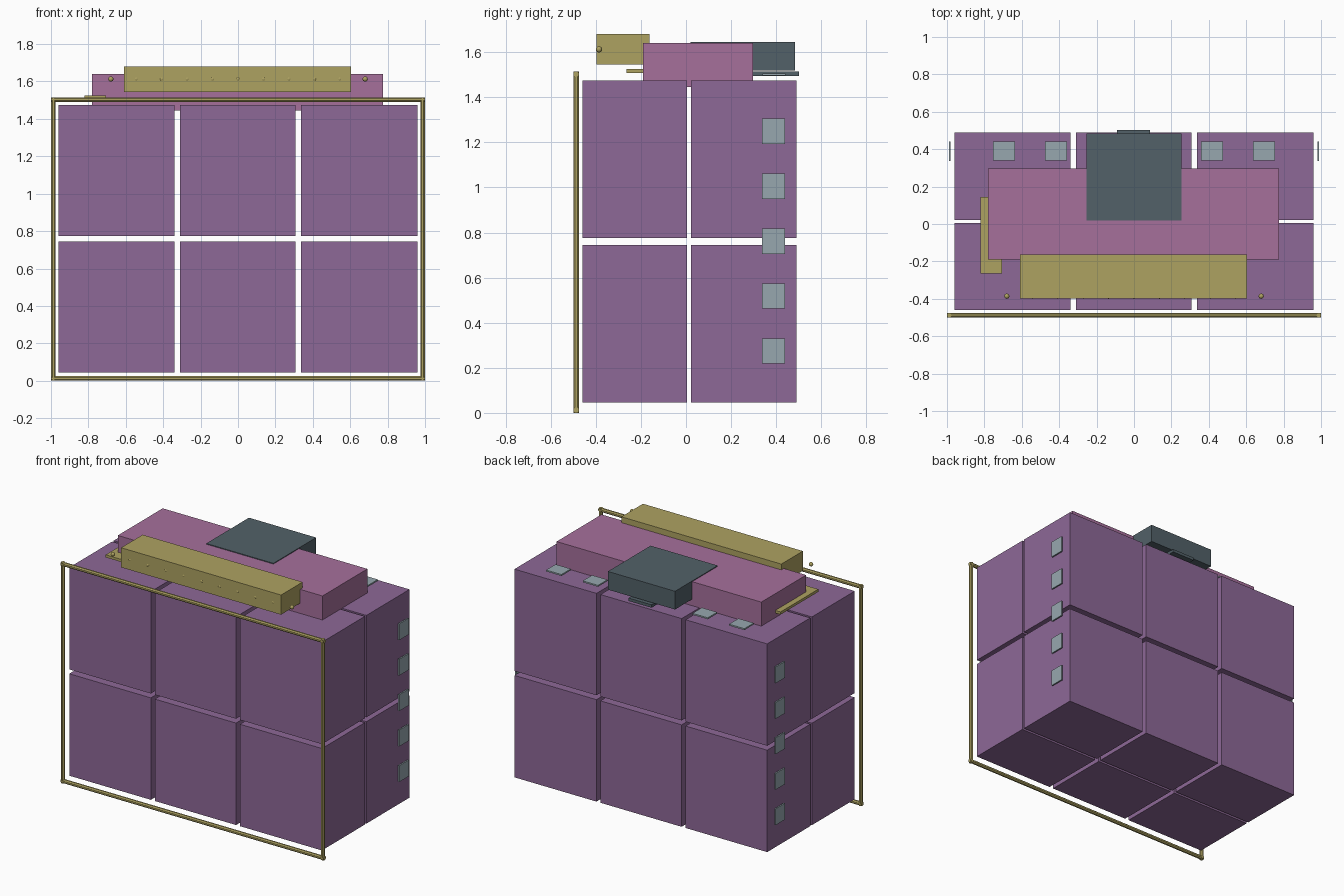
import bpy
from math import pi

if "Cube" in bpy.data.objects:
    bpy.data.objects.remove(bpy.data.objects["Cube"])


def mat(name, r, g, b):
    m = bpy.data.materials.new(name)
    m.diffuse_color = (r, g, b, 1)
    m.use_nodes = True
    m.node_tree.nodes["Principled BSDF"].inputs["Base Color"].default_value = m.diffuse_color
    return m


PURPLE = mat("purple", 0.27, 0.14, 0.31)
MAUVE = mat("mauve", 0.38, 0.16, 0.33)
OCHRE = mat("ochre", 0.42, 0.36, 0.12)
SLATE = mat("slate", 0.085, 0.12, 0.14)
PALE = mat("pale_grey", 0.31, 0.39, 0.43)


def finish(name, material):
    o = bpy.context.object
    o.name = name
    o.data.materials.append(material)
    return o


def box(name, x, y, z, material):
    """Box from (min, max) ranges on each axis."""
    r = (x, y, z)
    bpy.ops.mesh.primitive_cube_add(size=1, location=[(a + b) / 2 for a, b in r])
    o = finish(name, material)
    o.scale = [b - a for a, b in r]
    return o


def bar(name, length, loc, rot):
    bpy.ops.mesh.primitive_cylinder_add(vertices=8, radius=0.0135, depth=length,
                                        location=loc, rotation=rot)
    o = finish(name, OCHRE)
    # turn the flats to face the axes
    for v in o.data.vertices:
        x, y = v.co.x, v.co.y
        v.co.x, v.co.y = 0.9239 * x - 0.3827 * y, 0.3827 * x + 0.9239 * y
    return o


# body blocks, 3 x 2 x 2 with narrow gaps
for x in ((-0.96, -0.34), (-0.31, 0.307), (0.337, 0.96)):
    for y in ((-0.46, 0.005), (0.022, 0.49)):
        for z in ((0.045, 0.745), (0.775, 1.475)):
            box("body_block", x, y, z, PURPLE)

# front frame
for s in (-1, 1):
    bar("frame_upright", 1.515, (s * 0.9875, -0.4875, 0.7575), (0, 0, 0))
for z in (0.0125, 1.5025):
    bar("frame_rail", 2.0, (0, -0.4875, z), (0, pi / 2, 0))

# raised top panel and front control box
box("top_panel", (-0.78, 0.775), (-0.19, 0.297), (1.445, 1.64), MAUVE)
box("control_box", (-0.61, 0.605), (-0.397, -0.163), (1.545, 1.68), OCHRE)

# row of studs, the end ones outside the box
for i in range(-5, 6):
    bpy.ops.mesh.primitive_uv_sphere_add(segments=16, ring_count=8, radius=0.014,
                                         location=(i * 0.136, -0.386, 1.613))
    o = finish("stud", OCHRE)
    o.data.shade_smooth()

# side strip partly under the panel
box("side_strip", (-0.82, -0.705), (-0.265, 0.145), (1.507, 1.525), OCHRE)

# rear housing and latch
box("rear_housing", (-0.255, 0.255), (0.02, 0.483), (1.52, 1.645), SLATE)
box("rear_latch", (-0.09, 0.086), (0.29, 0.502), (1.495, 1.515), SLATE)

# pale tiles on both sides and along the rear of the top
for s in (-1, 1):
    for i in range(5):
        z = 0.275 + i * 0.2435
        x = sorted((s * 0.98, s * 0.99))
        box("side_tile", x, (0.337, 0.44), (z - 0.056, z + 0.056), PALE)
    for cx in (0.417, 0.695):
        x = s * cx
        box("top_tile", (x - 0.058, x + 0.058), (0.34, 0.442), (1.496, 1.506), PALE)
